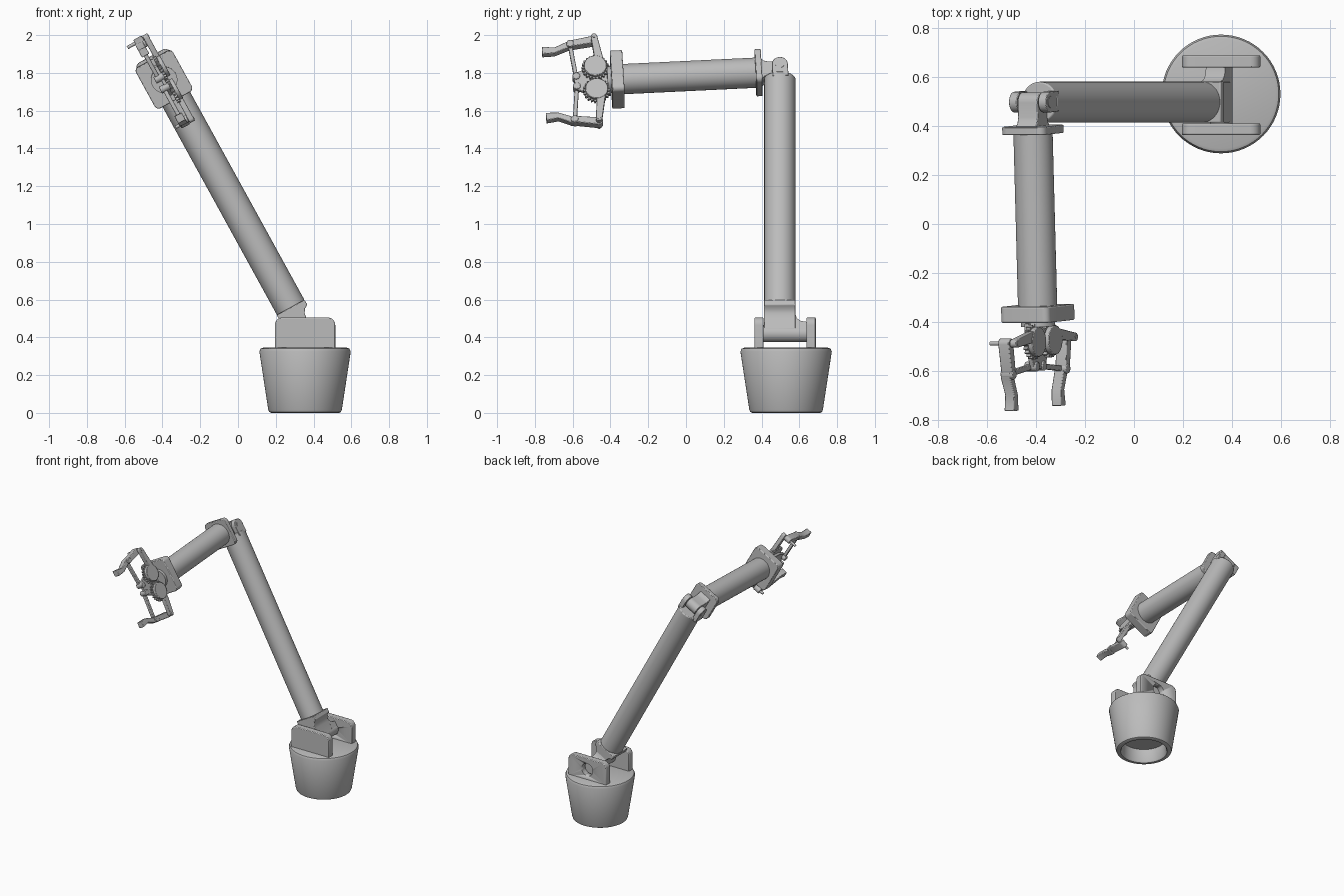
import bpy, bmesh, math
from mathutils import Vector, Matrix

cube = bpy.data.objects.get("Cube")
if cube:
    bpy.data.objects.remove(cube, do_unlink=True)

grey = bpy.data.materials.new("plain grey")
grey.use_nodes = True
grey.diffuse_color = (0.5, 0.5, 0.5, 1)
grey.node_tree.nodes["Principled BSDF"].inputs["Base Color"].default_value = (0.5, 0.5, 0.5, 1)


def finish(name, bm, bevel=0):
    bmesh.ops.recalc_face_normals(bm, faces=bm.faces[:])
    mesh = bpy.data.meshes.new(name)
    bm.to_mesh(mesh)
    bm.free()
    mesh.materials.append(grey)
    ob = bpy.data.objects.new(name, mesh)
    bpy.context.collection.objects.link(ob)
    bpy.ops.object.select_all(action='DESELECT')
    ob.select_set(True)
    bpy.context.view_layer.objects.active = ob
    bpy.ops.object.shade_smooth_by_angle(angle=math.radians(35))
    if bevel:
        mod = ob.modifiers.new("soft_edges", 'BEVEL')
        mod.width, mod.segments = bevel, 2
        mod.limit_method, mod.angle_limit = 'ANGLE', math.radians(40)
    return ob


def prism(name, outline, lo, hi, frame, bevel=0):
    """Extrude an outline in a frame's xy plane from depth lo to hi."""
    bm = bmesh.new()
    face = bm.faces.new([bm.verts.new(frame @ Vector((x, y, lo))) for x, y in outline])
    new = bmesh.ops.extrude_face_region(bm, geom=[face])["geom"]
    shift = frame.to_3x3() @ Vector((0, 0, hi - lo))
    bmesh.ops.translate(bm, vec=shift, verts=[v for v in new if isinstance(v, bmesh.types.BMVert)])
    return finish(name, bm, bevel)


def arc(x, y, r, start, end, n):
    angles = [math.radians(start + (end - start) * i / n) for i in range(n + 1)]
    return [(x + r * math.cos(a), y + r * math.sin(a)) for a in angles]


def ring(x, y, r, n=32):
    return arc(x, y, r, 0, 360, n)[:-1]


def rounded(w, h, r):
    return (arc(w - r, h - r, r, 0, 90, 6) + arc(r - w, h - r, r, 90, 180, 6)
            + arc(r - w, r - h, r, 180, 270, 6) + arc(w - r, r - h, r, 270, 360, 6))


def bar(a, b, r1, r2):
    """Outline of a round-ended link between two points."""
    ang = math.degrees(math.atan2(b[1] - a[1], b[0] - a[0]))
    return arc(*a, r1, ang + 90, ang + 270, 8) + arc(*b, r2, ang - 90, ang + 90, 8)


def gear(x, y, r, teeth):
    pts = []
    for i in range(teeth * 4):
        a = math.tau * i / (teeth * 4)
        rad = r if i % 4 < 2 else r - 0.01
        pts.append((x + rad * math.cos(a), y + rad * math.sin(a)))
    return pts


def frame(origin, x, y):
    return Matrix.Translation(origin) @ Matrix((x, y, x.cross(y))).transposed().to_4x4()


# Frames: upright plates, leaning arm, gripper plane, forearm axis
lean = math.radians(28.8)
u = Vector((-math.sin(lean), 0, math.cos(lean)))
v = Vector((math.cos(lean), 0, math.sin(lean)))
back = Vector((0, 1, 0))
pivot = Vector((0.355, 0.497, 0.42))
elbow = Vector((-0.415, 0.497, 1.807))
f = (-back - 0.055 * u).normalized()
up = (u - 0.055 * back).normalized()
upright = frame(Vector((0.355, 0, 0.42)), Vector((1, 0, 0)), Vector((0, 0, 1)))
arm_side = frame(pivot, v, u)
arm_axis = frame(pivot, -back, v)
arm_axis = Matrix.Translation(pivot) @ Matrix((v, back, u)).transposed().to_4x4()
arm_yz = frame(pivot, back, u)
grip = frame(elbow, f, up)
fore_axis = frame(elbow, up, -v)

# Base: turned tapered tub with a recess underneath
bm = bmesh.new()
profile = [(0, 0.345), (0.222, 0.345), (0.235, 0.34), (0.242, 0.325), (0.195, 0.018),
           (0.19, 0.005), (0.18, 0), (0.162, 0), (0.155, 0.01), (0.15, 0.1), (0, 0.1)]
verts = [bm.verts.new((0.355 + r, 0.53, z)) for r, z in profile]
edges = [bm.edges.new(pair) for pair in zip(verts, verts[1:])]
bmesh.ops.spin(bm, geom=verts + edges, cent=(0.355, 0.53, 0), axis=(0, 0, 1),
               angle=math.tau, steps=64, use_duplicate=False)
bmesh.ops.remove_doubles(bm, verts=bm.verts[:], dist=0.0005)
finish("base", bm)

# Upright bracket plates with rounded top corners (depth runs towards -y)
plate = [(-0.16, -0.085), (0.16, -0.085)] + arc(0.12, 0.045, 0.04, 0, 90, 6) \
    + arc(-0.12, 0.045, 0.04, 90, 180, 6)
prism("front_bracket", plate, -0.41, -0.363, upright, 0.005)
rear = prism("rear_bracket", plate, -0.687, -0.638, upright, 0.005)
cutter = prism("hole_cutter", ring(0, 0, 0.047), -0.75, -0.6, upright)
cutter.hide_render = True
cutter.hide_viewport = True
cut = rear.modifiers.new("axle_hole", 'BOOLEAN')
cut.operation, cut.object, cut.solver = 'DIFFERENCE', cutter, 'EXACT'
prism("shoulder_axle", ring(0, 0, 0.046), -0.645, -0.364, upright)

# Shoulder link: neck flaring to a cap, with a gusset onto the axle
half = [(0.046, 0), (0.046, 0.07), (0.05, 0.095), (0.062, 0.115), (0.084, 0.128), (0.084, 0.158)]
neck = half + [(-x, y) for x, y in reversed(half)]
prism("shoulder_link", neck, -0.083, 0.083, arm_side, 0.004)
prism("shoulder_gusset", [(0.07, 0), (0.142, 0), (0.142, 0.046), (0.11, 0.052), (0.09, 0.068), (0.08, 0.1),
                          (0.07, 0.1)], -0.045, 0.045, arm_yz)

# Main arm and elbow ears
prism("upper_arm", ring(0, 0, 0.083, 48), 0.155, 1.54, arm_axis, 0.006)
for side in (-1, 1):
    lo, hi = sorted((side * 0.05, side * 0.086))
    prism("elbow_ear", [(0.042, -0.07)] + arc(0, 0, 0.042, 0, 180, 16) + [(-0.042, -0.07)],
          lo, hi, grip, 0.003)
prism("elbow_pin", ring(0, 0, 0.024), -0.088, 0.088, grip)

# Forearm with its tongue and end plates
tongue = arc(0, 0, 0.04, 90, 270, 16) + [(0.06, -0.04), (0.085, -0.048), (0.105, -0.07),
                                        (0.105, 0.07), (0.085, 0.048), (0.06, 0.04)]
prism("elbow_tongue", tongue, -0.046, 0.046, grip, 0.003)
prism("elbow_plate", rounded(0.1, 0.1, 0.03), 0.097, 0.13, fore_axis, 0.004)
prism("forearm", ring(0, 0, 0.08, 48), 0.125, 0.835, fore_axis)
prism("wrist_plate", rounded(0.124, 0.112, 0.025), 0.83, 0.895, fore_axis, 0.005)
prism("wrist_collar", ring(0, 0, 0.07), 0.89, 0.915, fore_axis)

# Gripper chassis
prism("gripper_chassis", [(0.9, -0.09), (1.0, -0.085), (1.09, -0.045), (1.09, 0.045),
                          (1.0, 0.085), (0.9, 0.09)], -0.004, 0.016, grip, 0.003)

# Mirrored gears, cranks, rods and fingers
for s, side in ((1, "upper"), (-1, "lower")):
    hub, corner = (0.975, s * 0.069), (0.972, s * 0.247)
    joint, inner = (1.1, s * 0.228), (1.078, s * 0.03)
    prism(side + "_gear", gear(*hub, 0.072, 22), -0.022, -0.003, grip)
    prism(side + "_gear_cap", ring(*hub, 0.06), -0.042, -0.02, grip, 0.003)
    prism(side + "_crank", bar((0.95, s * 0.085), corner, 0.024, 0.017), -0.04, -0.01, grip, 0.003)
    prism(side + "_finger_link", bar(corner, joint, 0.021, 0.018), -0.008, 0.042, grip, 0.004)
    tip = [(1.09, 0.249), (1.115, 0.245), (1.185, 0.213), (1.25, 0.222), (1.25, 0.178),
           (1.185, 0.18), (1.11, 0.209), (1.09, 0.21)]
    prism(side + "_finger", [(x, s * y) for x, y in tip], 0.002, 0.046, grip, 0.004)
    prism(side + "_rod", bar(joint, inner, 0.011, 0.011), 0.012, 0.034, grip, 0.003)
    for name, spot in (("outer", joint), ("inner", inner)):
        prism(side + "_" + name + "_knob", ring(*spot, 0.02, 20), -0.01, 0.044, grip, 0.004)
    prism(side + "_corner_pin", ring(*corner, 0.009, 16), -0.042, 0.088 if s > 0 else 0.068, grip)
